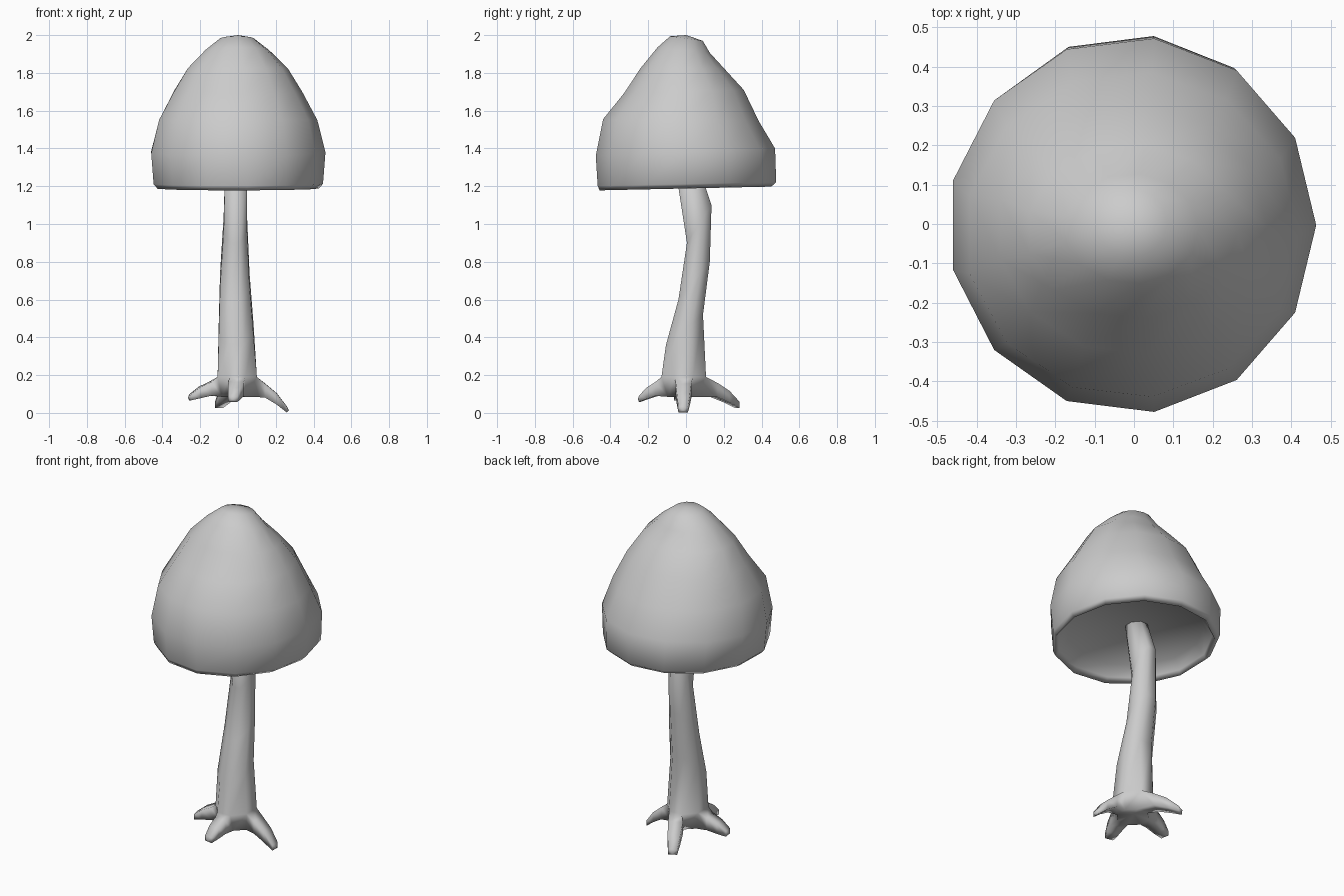
import bpy, bmesh
from math import sin, cos, pi
from mathutils import Vector

if "Cube" in bpy.data.objects:
    bpy.data.objects.remove(bpy.data.objects["Cube"], do_unlink=True)

GREY = (0.6, 0.6, 0.6, 1)
grey = bpy.data.materials.new("pale_grey")
grey.use_nodes = True
grey.diffuse_color = GREY
grey.node_tree.nodes["Principled BSDF"].inputs["Base Color"].default_value = GREY


def ring(bm, sides, start, centre, rx, ry, tilt=0.0):
    """Closed ring of vertices; tilt raises the ring towards +y."""
    cx, cy, z = centre
    verts = []
    for i in range(sides):
        a = start + 2 * pi * i / sides
        verts.append(bm.verts.new((cx + rx * cos(a), cy + ry * sin(a), z + tilt * sin(a))))
    return verts


def bridge(bm, low, high, skip=()):
    n = len(low)
    for i in range(n):
        if i not in skip:
            j = (i + 1) % n
            bm.faces.new((low[i], low[j], high[j], high[i]))


def fan(bm, loop, point):
    tip = bm.verts.new(point)
    for i in range(len(loop)):
        bm.faces.new((loop[i], loop[(i + 1) % len(loop)], tip))


def finish(bm, name):
    bmesh.ops.recalc_face_normals(bm, faces=bm.faces)
    for f in bm.faces:
        f.smooth = True
    mesh = bpy.data.meshes.new(name)
    bm.to_mesh(mesh)
    bm.free()
    mesh.materials.append(grey)
    ob = bpy.data.objects.new(name, mesh)
    bpy.context.collection.objects.link(ob)
    return ob


# Cap: 13-sided bell with a rolled rim and a shallow hollow beneath
# each row: x radius, y radius, height, y shift, tilt
cap_rows = [
    (0.375, 0.385, 1.27, 0.0, 0.01), (0.42, 0.435, 1.215, 0.0, 0.01),
    (0.432, 0.458, 1.188, -0.003, 0.01), (0.455, 0.476, 1.212, 0.005, 0.01),
    (0.468, 0.478, 1.38, -0.003, 0.02), (0.425, 0.415, 1.55, -0.027, -0.005),
    (0.345, 0.32, 1.70, -0.012, 0.01), (0.268, 0.222, 1.825, -0.02, 0.0),
    (0.17, 0.14, 1.92, -0.012, -0.015), (0.09, 0.087, 1.982, 0.002, -0.012),
]
bm = bmesh.new()
rings = [ring(bm, 13, 0, (-0.005, dy, z), rx, ry, t) for rx, ry, z, dy, t in cap_rows]
for low, high in zip(rings, rings[1:]):
    bridge(bm, low, high)
fan(bm, rings[-1], (0, 0, 2.0))
fan(bm, rings[0], (0, 0, 1.285))
finish(bm, "cap")

# Stem: eight-sided leaning trunk with slanted joints
# each row: x centre, y centre, height, half width x, half width y, tilt
stem_rows = [
    (0.0, -0.01, 0.085, 0.085, 0.085, 0), (-0.004, -0.012, 0.19, 0.104, 0.118, 0),
    (-0.01, -0.008, 0.44, 0.092, 0.098, 0.08), (-0.017, 0.043, 0.70, 0.078, 0.083, 0.1),
    (-0.014, 0.07, 1.0, 0.062, 0.065, 0.1), (-0.01, 0.005, 1.30, 0.058, 0.06, 0.01),
]
bm = bmesh.new()
k = 1 / cos(pi / 8)
rings = [ring(bm, 8, pi / 8, (x, y, z), rx * k, ry * k, t * k) for x, y, z, rx, ry, t in stem_rows]
for i, (low, high) in enumerate(zip(rings, rings[1:])):
    bridge(bm, low, high, skip=(1, 3, 5, 7) if i == 0 else ())
fan(bm, rings[0], (0, 0, 0.1))
bm.faces.new(rings[-1])

# Roots: grown out of the four open sides of the stem foot
root_tips = {7: (0.265, -0.015, 0.014), 1: (-0.105, 0.28, 0.038),
             3: (-0.26, -0.04, 0.08), 5: (-0.028, -0.25, 0.072)}
for side, tip in root_tips.items():
    j = (side + 1) % 8
    low, high = rings[0], rings[1]
    loop = [low[side], low[j], high[j], high[side]]
    base = sum((v.co for v in loop), Vector()) / 4
    tip = Vector(tip)
    out = Vector((tip.x - base.x, tip.y - base.y, 0)).normalized()
    across = Vector((-out.y, out.x, 0))
    drop = Vector((0, 0, base.z - tip.z))
    # share of the way out, half width, half height, arch
    for t, w, h, arch in ((0.3, 0.041, 0.037, 0.14), (0.65, 0.035, 0.03, 0.14), (0.96, 0.025, 0.016, 0)):
        c = base.lerp(tip, t) + drop * arch
        new = [bm.verts.new(c + across * (sx * w) + Vector((0, 0, sz * h)))
               for sx, sz in ((-1, -1), (1, -1), (1, 1), (-1, 1))]
        bridge(bm, loop, new)
        loop = new
    fan(bm, loop, tip + out * 0.005)
finish(bm, "stem_and_roots")
